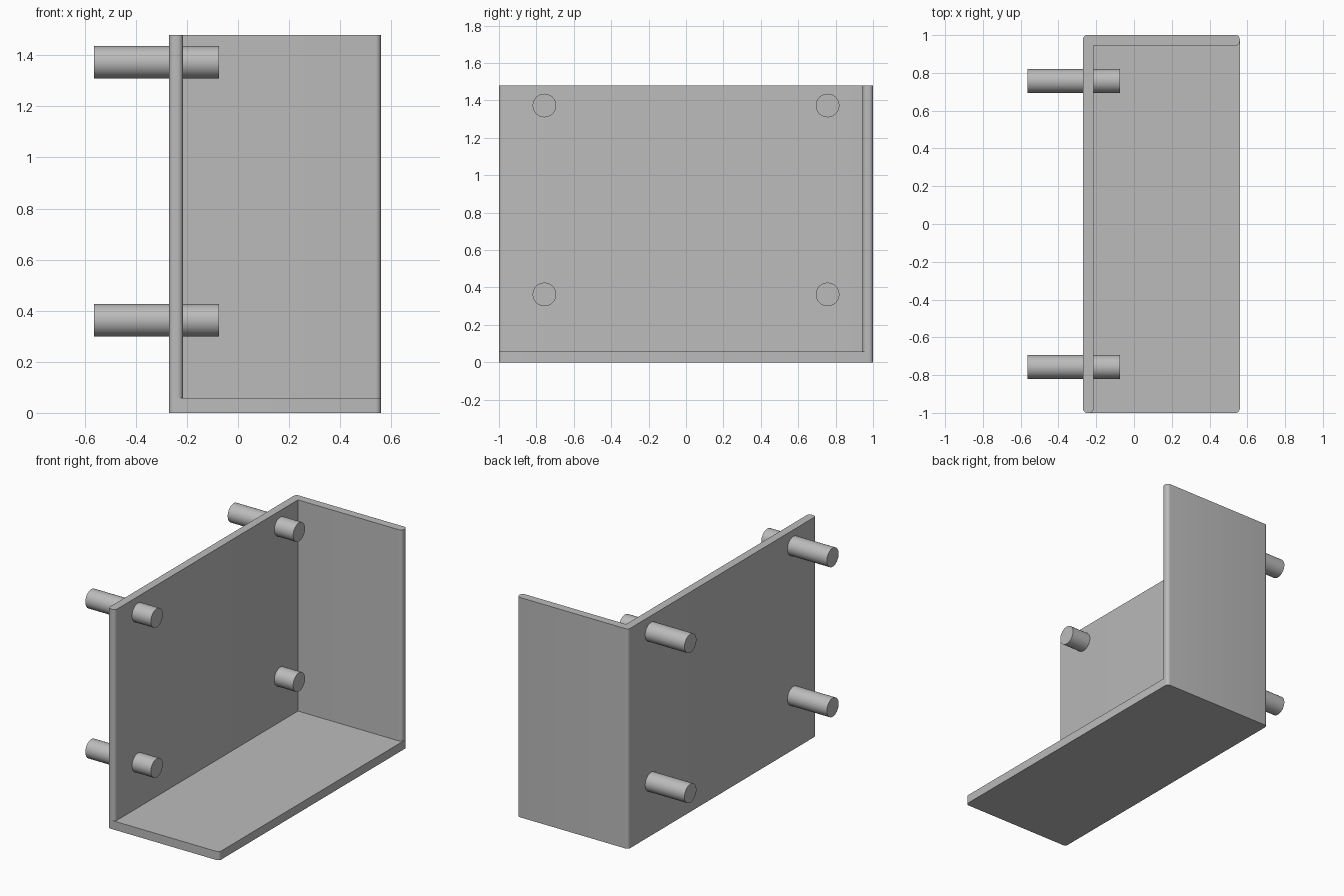
import bpy, bmesh, math

default = bpy.data.objects.get("Cube")
if default:
    bpy.data.objects.remove(default)

grey = bpy.data.materials.new("plain grey")
grey.use_nodes = True
COLOR = (0.5, 0.5, 0.5, 1)
grey.diffuse_color = COLOR
grey.node_tree.nodes["Principled BSDF"].inputs["Base Color"].default_value = COLOR

# Overall sizes
LEFT, RIGHT = -0.27, 0.56
FRONT, BACK = -1.0, 1.0
HEIGHT, THICK, FLOOR = 1.48, 0.055, 0.058
RADIUS = 0.022


def finish(obj):
    obj.data.materials.append(grey)
    bpy.ops.object.select_all(action="DESELECT")
    obj.select_set(True)
    bpy.context.view_layer.objects.active = obj
    bpy.ops.object.shade_smooth_by_angle(angle=math.radians(35))


def plate(name, outline, z0, z1, sharp=()):
    """Extrude an outline upward, rounding its upright edges except at the sharp points."""
    bm = bmesh.new()
    face = bm.faces.new([bm.verts.new((x, y, z0)) for x, y in outline])
    top = bmesh.ops.extrude_face_region(bm, geom=[face])["geom"]
    bmesh.ops.translate(bm, vec=(0, 0, z1 - z0),
                        verts=[g for g in top if isinstance(g, bmesh.types.BMVert)])
    upright = []
    for e in bm.edges:
        a, b = (v.co for v in e.verts)
        is_sharp = any(math.dist(a.xy, p) < 1e-4 for p in sharp)
        if abs(a.z - b.z) > 1e-4 and not is_sharp:
            upright.append(e)
    bmesh.ops.bevel(bm, geom=upright, offset=RADIUS, segments=6, profile=0.5, affect="EDGES")
    bmesh.ops.recalc_face_normals(bm, faces=bm.faces)
    mesh = bpy.data.meshes.new(name)
    bm.to_mesh(mesh)
    bm.free()
    obj = bpy.data.objects.new(name, mesh)
    bpy.context.collection.objects.link(obj)
    finish(obj)


# Floor
plate("floor", [(LEFT, FRONT), (RIGHT, FRONT), (RIGHT, BACK), (LEFT, BACK)], 0, FLOOR)

# Side and back walls as one L-shaped plate with a sharp inner corner
inner = (LEFT + THICK, BACK - THICK)
plate("walls", [(LEFT, FRONT), (inner[0], FRONT), inner, (RIGHT, inner[1]),
                (RIGHT, BACK), (LEFT, BACK)], FLOOR, HEIGHT, sharp=[inner])

# Pegs passing through the side wall
PEG_START, PEG_END = -0.563, -0.075
for side, y in (("front", -0.757), ("back", 0.757)):
    for level, z in (("lower", 0.363), ("upper", 1.373)):
        bpy.ops.mesh.primitive_cylinder_add(
            vertices=48, radius=0.063, depth=PEG_END - PEG_START,
            location=((PEG_START + PEG_END) / 2, y, z), rotation=(0, math.pi / 2, 0))
        peg = bpy.context.object
        peg.name = f"{side}_{level}_peg"
        finish(peg)
